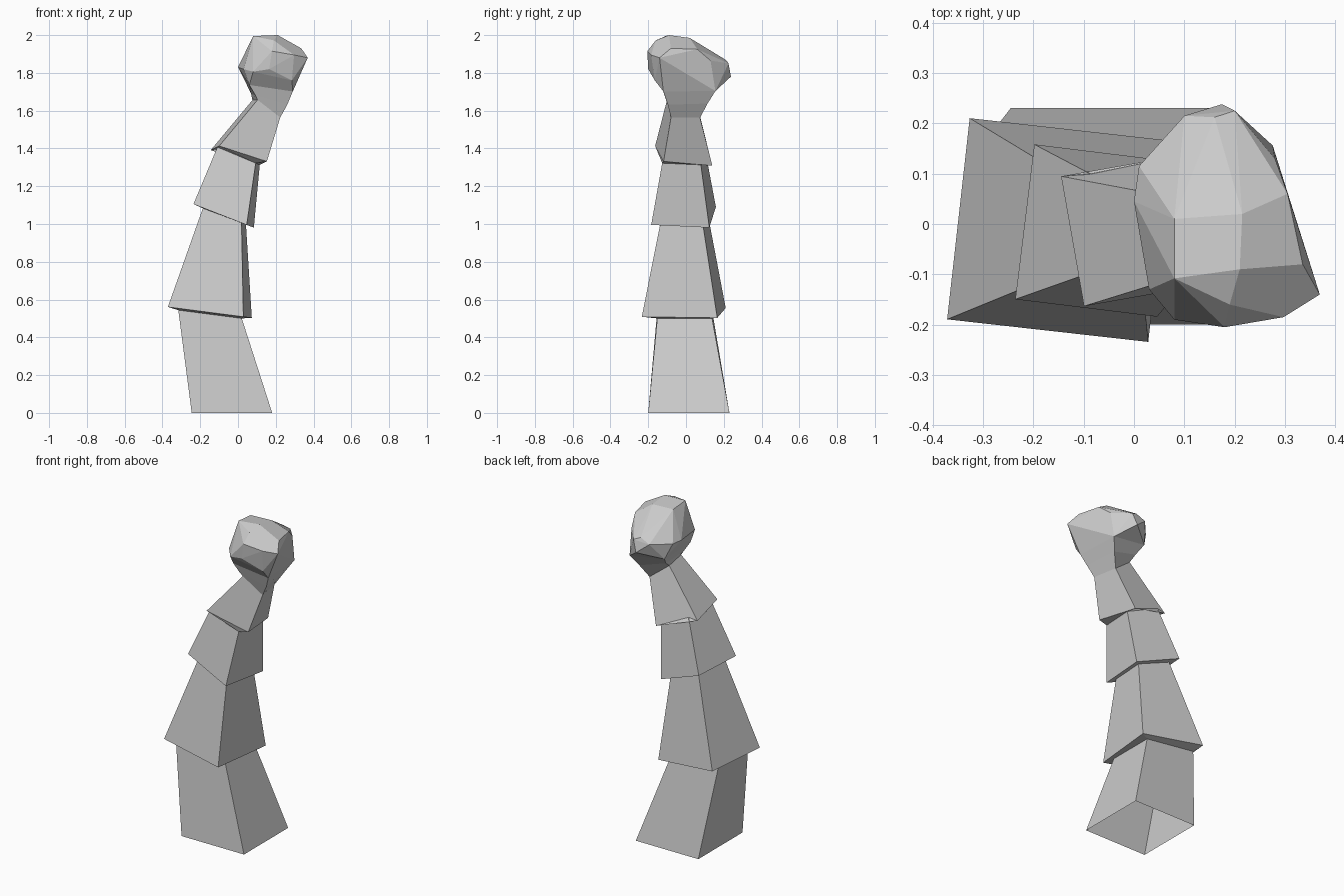
import bpy, bmesh, math

if "Cube" in bpy.data.objects:
    bpy.data.objects.remove(bpy.data.objects["Cube"])


def ring(cx, cy, cz, hx, hy, yaw, sx=0.0, sy=0.0):
    """Four corners of a turned, sloping rectangle."""
    c, s = math.cos(math.radians(yaw)), math.sin(math.radians(yaw))
    pts = []
    for a, b in ((-1, -1), (1, -1), (1, 1), (-1, 1)):
        dx, dy = a * hx * c - b * hy * s, a * hx * s + b * hy * c
        pts.append((cx + dx, cy + dy, cz + sx * dx + sy * dy))
    return pts


def finish(bm, name):
    bmesh.ops.recalc_face_normals(bm, faces=bm.faces)
    me = bpy.data.meshes.new(name)
    bm.to_mesh(me)
    bm.free()
    bpy.context.collection.objects.link(bpy.data.objects.new(name, me))


# Stepped trunk: one four-sided loft, open at the bottom
neck_top = ring(.168, .012, 1.72, .115, .138, 3, -.15)
rings = [
    ring(-.032, .015, 0, .213, .215, 0),
    ring(-.148, -.007, .522, .168, .145, 0, -.13),
    ring(-.149, -.012, .532, .201, .201, -6.4, -.13),
    ring(-.072, -.012, 1.04, .103, .113, -6, -.38),
    ring(-.076, -.013, 1.043, .142, .155, -7, -.39),
    ring(.003, -.013, 1.36, .102, .103, -6, -.42),
    ring(.004, -.012, 1.361, .128, .131, 10, -.30, -.14),
    ring(.150, -.013, 1.61, .061, .078, 10, -.75, -.14),
    ring(.165, 0, 1.66, .085, .106, 6, -.3),
    neck_top,
]
bm = bmesh.new()
loops = [[bm.verts.new(p) for p in r] for r in rings]
for lo, hi in zip(loops, loops[1:]):
    for i in range(4):
        j = (i + 1) % 4
        bm.faces.new((lo[i], lo[j], hi[j], hi[i]))
finish(bm, "stepped_trunk")

# Faceted knob: hull of its corners, sitting on the neck
corners = [
    (.08, -.108, 1.995), (.08, .01, 1.985), (.19, -.16, 1.972),
    (.21, -.09, 2.0), (.215, .02, 1.985), (.185, .05, 1.965),
    (.335, -.08, 1.93), (.305, .06, 1.925), (.369, -.14, 1.88),
    (.297, -.185, 1.895), (.18, -.205, 1.915),
    (0, .045, 1.83), (.03, -.13, 1.82), (.01, .115, 1.83), (.1, .215, 1.84),
    (.16, .212, 1.868), (.175, .238, 1.78), (.2, .225, 1.85), (.28, .13, 1.865),
    (.08, -.19, 1.806), (.165, -.2, 1.82), (.285, -.165, 1.76),
]
bm = bmesh.new()
for p in corners + neck_top:
    bm.verts.new(p)
res = bmesh.ops.convex_hull(bm, input=bm.verts)
loose = [v for v in bm.verts if not v.link_faces]
bmesh.ops.delete(bm, geom=loose, context='VERTS')
bm.normal_update()
# open the knob where it meets the neck
under = [f for f in bm.faces if f.normal.z < -.8 and all(v.co.z < 1.745 for v in f.verts)]
bmesh.ops.delete(bm, geom=under, context='FACES_ONLY')
bmesh.ops.dissolve_limit(bm, angle_limit=math.radians(4), verts=bm.verts, edges=bm.edges)
finish(bm, "faceted_knob")
